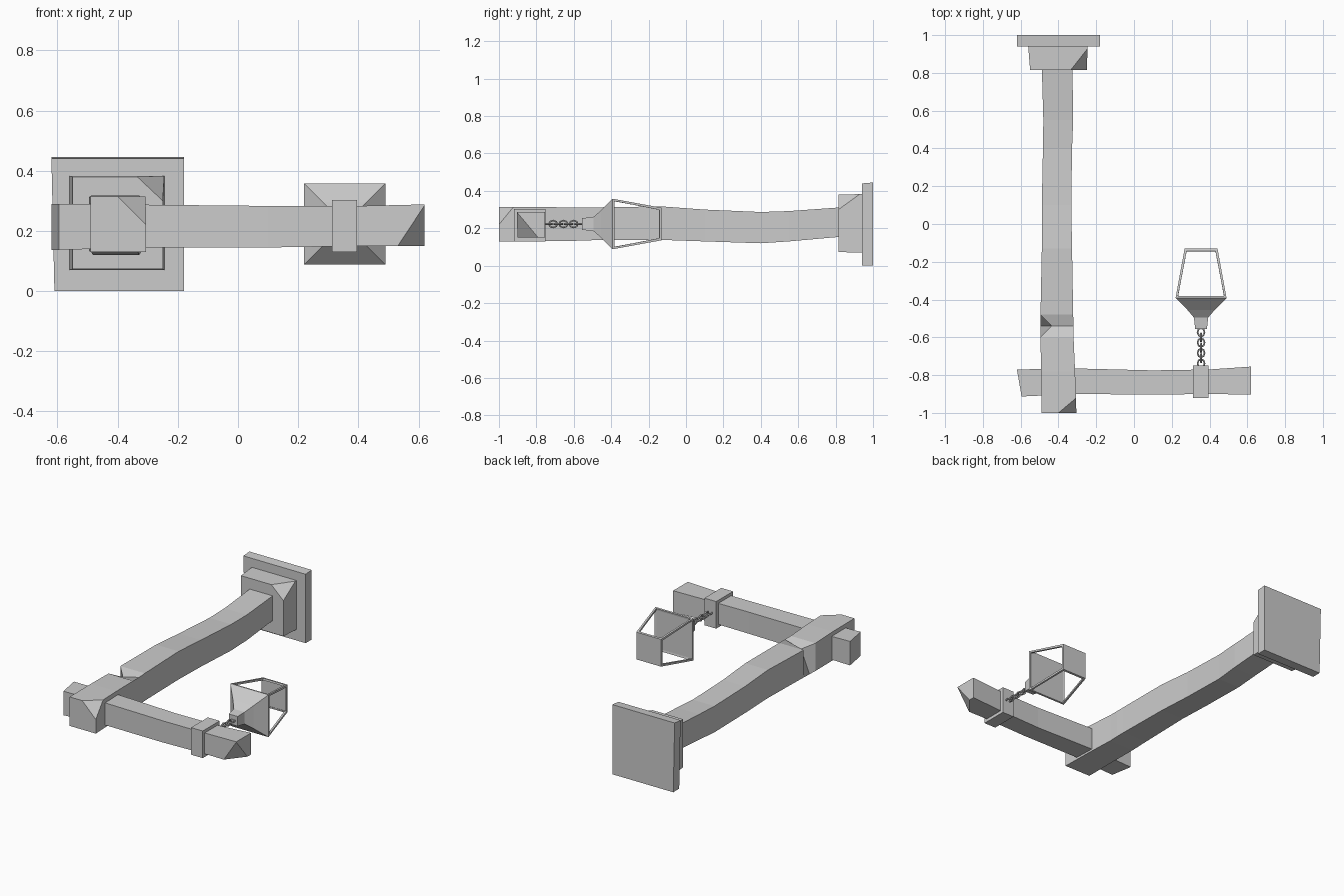
import bpy, bmesh, math
from mathutils import Vector, Matrix

if "Cube" in bpy.data.objects:
    bpy.data.objects.remove(bpy.data.objects["Cube"])


def finish(name, bm):
    bmesh.ops.recalc_face_normals(bm, faces=bm.faces[:])
    me = bpy.data.meshes.new(name)
    bm.to_mesh(me)
    bm.free()
    ob = bpy.data.objects.new(name, me)
    bpy.context.collection.objects.link(ob)
    return ob


def loft(stations, along='Y'):
    """Four-sided bar through stations (t, a0, a1, z0, z1) along x or y."""
    bm = bmesh.new()
    rings = []
    for t, a0, a1, z0, z1 in stations:
        corners = [(a0, z0), (a1, z0), (a1, z1), (a0, z1)]
        rings.append([bm.verts.new((a, t, z) if along == 'Y' else (t, a, z))
                      for a, z in corners])
    for r, s in zip(rings, rings[1:]):
        for i in range(4):
            j = (i + 1) % 4
            bm.faces.new((r[i], r[j], s[j], s[i]))
    bm.faces.new(rings[0])
    bm.faces.new(rings[-1])
    bmesh.ops.recalc_face_normals(bm, faces=bm.faces[:])
    return bm, rings


def chip(bm, a, b, c, corner):
    """Break a corner off along the plane through three points."""
    a, b, c = Vector(a), Vector(b), Vector(c)
    n = (b - a).cross(c - a).normalized()
    if n.dot(Vector(corner) - a) < 0:
        n = -n
    bmesh.ops.bisect_plane(bm, geom=bm.verts[:] + bm.edges[:] + bm.faces[:],
                           plane_co=a, plane_no=n, clear_outer=True)
    bmesh.ops.holes_fill(bm, edges=[e for e in bm.edges if e.is_boundary], sides=0)


# base slab and chipped base block
bm, rings = loft([(0.94, -0.62, -0.18, 0, 0.44), (1.0, -0.62, -0.18, 0, 0.445)])
for r in rings:
    r[0].co.x += 0.01
finish("base_slab", bm)
bm, _ = loft([(0.815, -0.55, -0.25, 0.073, 0.38), (0.94, -0.56, -0.245, 0.07, 0.383)])
chip(bm, (-0.335, 0.815, 0.38), (-0.25, 0.92, 0.38), (-0.25, 0.815, 0.30),
     (-0.25, 0.815, 0.38))
finish("base_block", bm)

# hewn post with a nick in one edge and a chipped tip
bm, rings = loft([
    (-1.0, -0.49, -0.305, 0.13, 0.315), (-0.78, -0.492, -0.312, 0.132, 0.315),
    (-0.60, -0.495, -0.32, 0.133, 0.31), (-0.54, -0.495, -0.32, 0.135, 0.31),
    (-0.48, -0.495, -0.322, 0.137, 0.312), (-0.13, -0.488, -0.328, 0.138, 0.317),
    (0.10, -0.488, -0.332, 0.13, 0.30), (0.40, -0.482, -0.328, 0.12, 0.287),
    (0.55, -0.48, -0.322, 0.13, 0.292), (0.83, -0.488, -0.326, 0.155, 0.312)])
rings[3][3].co += Vector((0.06, 0, -0.03))
chip(bm, (-0.40, -1.0, 0.315), (-0.305, -0.92, 0.315), (-0.305, -1.0, 0.22),
     (-0.305, -1.0, 0.315))
finish("post", bm)

# cross beam with a slanted end and a broken corner
bm, rings = loft([
    (-0.62, -0.913, -0.77, 0.137, 0.29), (-0.3, -0.90, -0.765, 0.145, 0.287),
    (0.1, -0.903, -0.775, 0.145, 0.283), (0.4, -0.90, -0.77, 0.15, 0.283),
    (0.62, -0.903, -0.755, 0.15, 0.288)], 'X')
for i in (0, 3):
    rings[0][i].co.x += 0.025
chip(bm, (0.53, -0.903, 0.15), (0.62, -0.903, 0.285), (0.62, -0.79, 0.15),
     (0.62, -0.903, 0.15))
finish("cross_beam", bm)

# collar around the beam
bm, _ = loft([(-0.92, 0.312, 0.395, 0.13, 0.303), (-0.75, 0.312, 0.395, 0.13, 0.303)])
finish("beam_collar", bm)

# chain of alternating links
CX, CZ = 0.355, 0.223
for i in range(7):
    bpy.ops.mesh.primitive_torus_add(major_segments=8, minor_segments=5,
                                     major_radius=0.018, minor_radius=0.005)
    ob = bpy.context.object
    ob.name = "chain_link_%d" % (i + 1)
    ob.data.transform(Matrix.Diagonal((1, 1.2, 1, 1)))
    ob.rotation_euler.y = math.pi / 2 if i % 2 else 0
    ob.location = (CX, -0.738 + i * 0.0275, CZ)


def square(y, h):
    return (y, CX - h, CX + h, CZ - h, CZ + h)


# flared lantern cap
bm, _ = loft([square(*p) for p in ((-0.555, 0.031), (-0.495, 0.038),
                                   (-0.455, 0.072), (-0.392, 0.135))])
finish("lantern_cap", bm)

# tapered lantern cage: four open windows and a closed end
bm, _ = loft([square(-0.392, 0.135), square(-0.13, 0.087)])
sides = [f for f in bm.faces if abs(f.normal.y) < 0.7]
bmesh.ops.inset_individual(bm, faces=sides, thickness=0.017)
bmesh.ops.delete(bm, geom=sides, context='FACES')
cage = finish("lantern_cage", bm)
mod = cage.modifiers.new("thickness", 'SOLIDIFY')
mod.thickness = 0.012
mod.offset = -1
